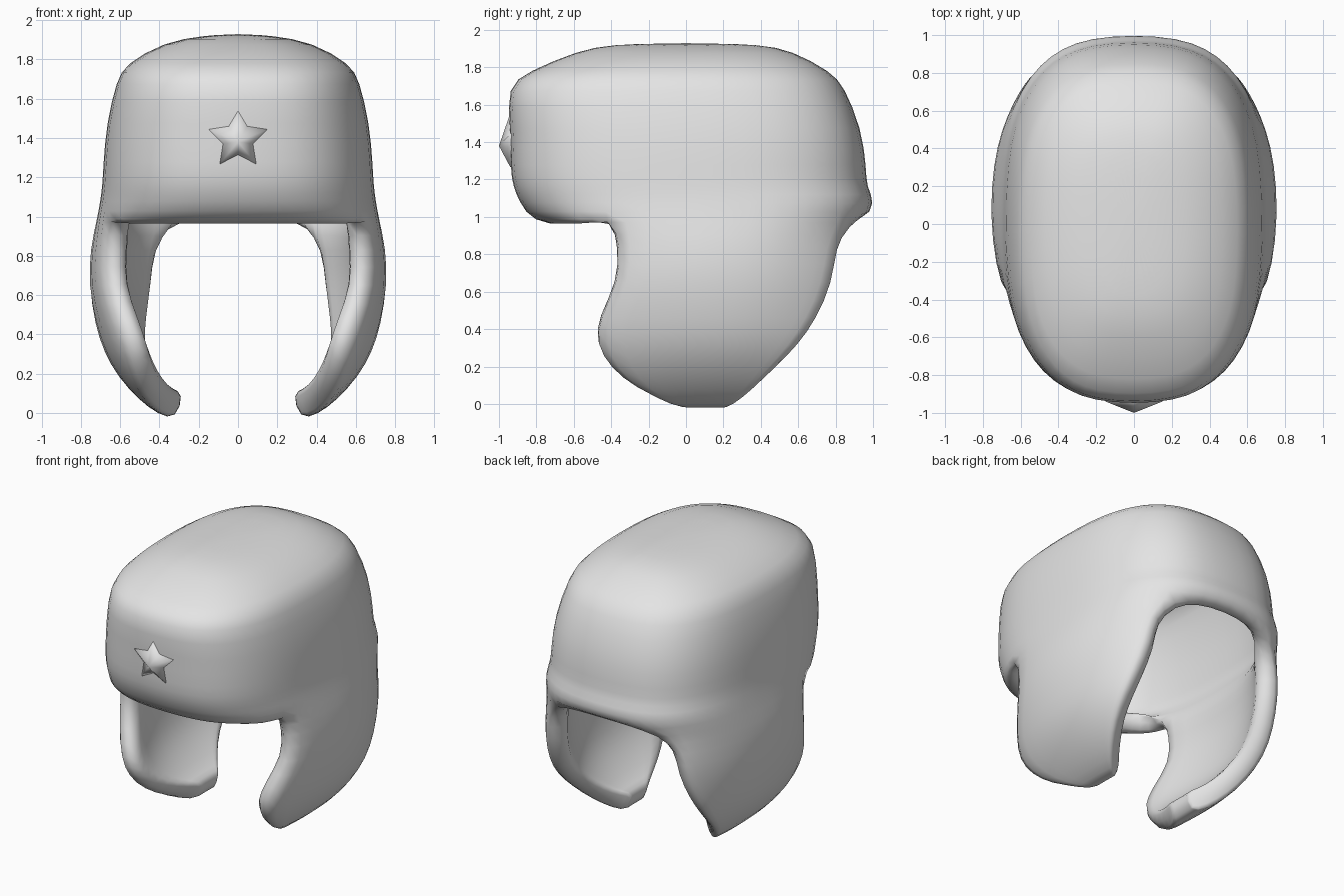
import bpy, bmesh, math

if "Cube" in bpy.data.objects:
    bpy.data.objects.remove(bpy.data.objects["Cube"])

N = 28                       # columns around the hat
FRONT, BACK = -2, 5          # columns spanned by the right ear flap

grey = bpy.data.materials.new("plain_grey")
grey.diffuse_color = (0.78, 0.78, 0.78, 1)
grey.use_nodes = True
grey.node_tree.nodes["Principled BSDF"].inputs["Base Color"].default_value = grey.diffuse_color


def finish(bm, name):
    me = bpy.data.meshes.new(name)
    bm.to_mesh(me)
    bm.free()
    me.materials.append(grey)
    ob = bpy.data.objects.new(name, me)
    bpy.context.collection.objects.link(ob)
    bpy.ops.object.select_all(action='DESELECT')
    bpy.context.view_layer.objects.active = ob
    ob.select_set(True)
    bpy.ops.object.shade_smooth()
    return ob


def spow(v, p):
    return math.copysign(abs(v) ** p, v)


def oval(a, yf, yb, p, e=2 / 2.7):
    """Point on a squarish oval at angle p."""
    mid, half = (yf + yb) / 2, (yb - yf) / 2
    return a * spow(math.cos(p), e), mid + half * spow(math.sin(p), e)


# Crown rings: height, half width, front y, back y
RINGS = [(1.922, .17, -.40, .40), (1.89, .38, -.58, .57), (1.775, .575, -.85, .78),
         (1.70, .62, -.965, .85), (1.47, .675, -.945, .945), (1.26, .69, -.945, .97),
         (1.16, .695, -.93, .97), (1.08, .705, -.895, 1.02), (.975, .725, -.83, .96)]
# Ear flap rows: height, outer x, front y, back y
ROWS = [(.84, .76, -.39, .83), (.65, .77, -.395, .81), (.45, .735, -.50, .72),
        (.31, .69, -.515, .62), (.18, .61, -.43, .49), (.07, .51, -.29, .37),
        (-.01, .405, -.10, .26), (-.035, .315, .02, .19)]

bm = bmesh.new()
rings = []
for z, a, yf, yb in RINGS:
    rings.append([bm.verts.new((*oval(a, yf, yb, 2 * math.pi * i / N), z))
                  for i in range(N)])

# Crown top and walls
pole = bm.verts.new((0, 0, 1.93))
for i in range(N):
    bm.faces.new((pole, rings[0][i], rings[0][(i + 1) % N]))
for up, low in zip(rings, rings[1:]):
    for i in range(N):
        j = (i + 1) % N
        bm.faces.new((up[i], low[i], low[j], up[j]))

# The nape arch dips where it meets the flaps
edge = rings[-1]
for i, dip in ((BACK, .05), (BACK + 1, .01)):
    for c in (i, N // 2 - i):
        edge[c].co.z -= dip

# Ear flaps, hanging from the lowest ring on both sides
for side in (1, -1):
    cols = [i if side == 1 else N // 2 - i for i in range(FRONT, BACK + 1)]
    prev = [edge[c % N] for c in cols]
    y0, y1 = prev[0].co.y, prev[-1].co.y
    ts = [(v.co.y - y0) / (y1 - y0) for v in prev]
    for z, a, ya, yb in ROWS:
        row = []
        for t in ts:
            y = ya + (yb - ya) * t
            x = a * (1 - abs((y - .08) / .98) ** 2.1) ** (1 / 2.1)
            row.append(bm.verts.new((side * x, y, z)))
        for k in range(len(ts) - 1):
            f = (prev[k], row[k], row[k + 1], prev[k + 1])
            bm.faces.new(f if side == 1 else f[::-1])
        prev = row

# Underside of the turned-up front brim
start, end = N // 2 - FRONT, N + FRONT
under = {start: edge[start], end: edge[end]}
for i in range(start + 1, end):
    x, y, _ = edge[i].co
    under[i] = bm.verts.new((x * .93, -.5 + (y + .5) * .4, .945))
for i in range(start, end):
    f = [edge[i], under[i], under[i + 1], edge[i + 1]]
    bm.faces.new(list(dict.fromkeys(f)))

# Thick padded flaps and rim, thin crown
hat = finish(bm, "fur_hat")
pad = hat.vertex_groups.new(name="padding")
for v in hat.data.vertices:
    pad.add([v.index], 1 if v.co.z < 1.03 else .3, 'REPLACE')
thick = hat.modifiers.new("thickness", 'SOLIDIFY')
thick.thickness = .145
thick.offset = -1
thick.vertex_group = "padding"
sub = hat.modifiers.new("soften", 'SUBSURF')
sub.levels = sub.render_levels = 1

# Star badge: raised five-pointed pyramid
bm = bmesh.new()
tip = bm.verts.new((0, -1.0, 1.38))
rim = []
for k in range(10):
    r = .158 if k % 2 == 0 else .08
    p = math.pi / 2 + k * math.pi / 5
    rim.append(bm.verts.new((r * math.cos(p), -.94, 1.395 + r * math.sin(p))))
base = [bm.verts.new((v.co.x, -.88, v.co.z)) for v in rim]
for k in range(10):
    j = (k + 1) % 10
    bm.faces.new((tip, rim[k], rim[j]))
    bm.faces.new((rim[k], base[k], base[j], rim[j]))
bm.faces.new(base)
bmesh.ops.recalc_face_normals(bm, faces=bm.faces)
finish(bm, "star_badge")
